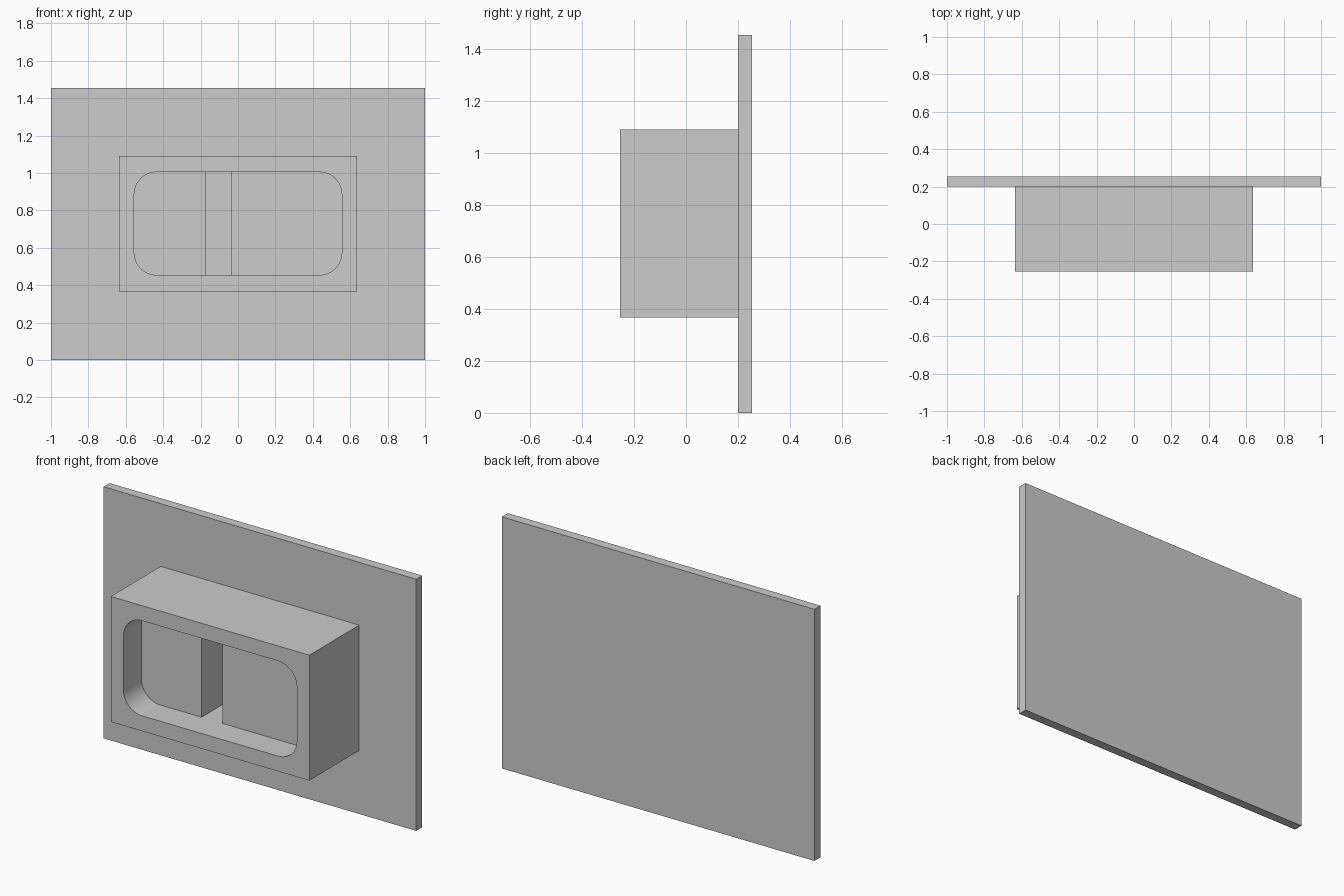
import bpy, bmesh, math

if "Cube" in bpy.data.objects:
    bpy.data.objects.remove(bpy.data.objects["Cube"])


def prism(name, pts, y0, y1):
    """Extrude an x-z outline from y0 to y1."""
    bm = bmesh.new()
    face = bm.faces.new([bm.verts.new((x, y0, z)) for x, z in pts])
    ext = bmesh.ops.extrude_face_region(bm, geom=[face])
    moved = [v for v in ext["geom"] if isinstance(v, bmesh.types.BMVert)]
    bmesh.ops.translate(bm, verts=moved, vec=(0, y1 - y0, 0))
    bmesh.ops.recalc_face_normals(bm, faces=bm.faces)
    mesh = bpy.data.meshes.new(name)
    bm.to_mesh(mesh)
    bm.free()
    obj = bpy.data.objects.new(name, mesh)
    bpy.context.collection.objects.link(obj)
    return obj


def rect(x0, x1, z0, z1):
    return [(x0, z0), (x1, z0), (x1, z1), (x0, z1)]


def rounded_rect(x0, x1, z0, z1, r, steps=12):
    centres = [(x1 - r, z1 - r), (x0 + r, z1 - r), (x0 + r, z0 + r), (x1 - r, z0 + r)]
    pts = []
    for q, (cx, cz) in enumerate(centres):
        for i in range(steps + 1):
            a = math.pi / 2 * (q + i / steps)
            pts.append((cx + r * math.cos(a), cz + r * math.sin(a)))
    return pts


def cut(target, cutter):
    mod = target.modifiers.new(cutter.name, 'BOOLEAN')
    mod.operation = 'DIFFERENCE'
    mod.solver = 'EXACT'
    mod.object = cutter
    bpy.context.view_layer.objects.active = target
    bpy.ops.object.modifier_apply(modifier=mod.name)
    bpy.data.objects.remove(cutter)


# Thin back plate
prism("back_plate", rect(-1, 1, 0, 1.455), 0.20, 0.255)

# Housing block in front of the plate
housing = prism("housing", rect(-0.635, 0.635, 0.367, 1.092), -0.255, 0.20)

# Rounded recess, then the deep slot between the two inner panels
cut(housing, prism("recess_cutter", rounded_rect(-0.555, 0.555, 0.455, 1.005, 0.12), -0.4, -0.09))
cut(housing, prism("slot_cutter", rect(-0.17, -0.035, 0.455, 1.005), -0.2, 0.3))

# Smooth recess corners, crisp edges elsewhere
bpy.ops.object.select_all(action='DESELECT')
housing.select_set(True)
bpy.context.view_layer.objects.active = housing
bpy.ops.object.shade_smooth_by_angle(angle=math.radians(30))
